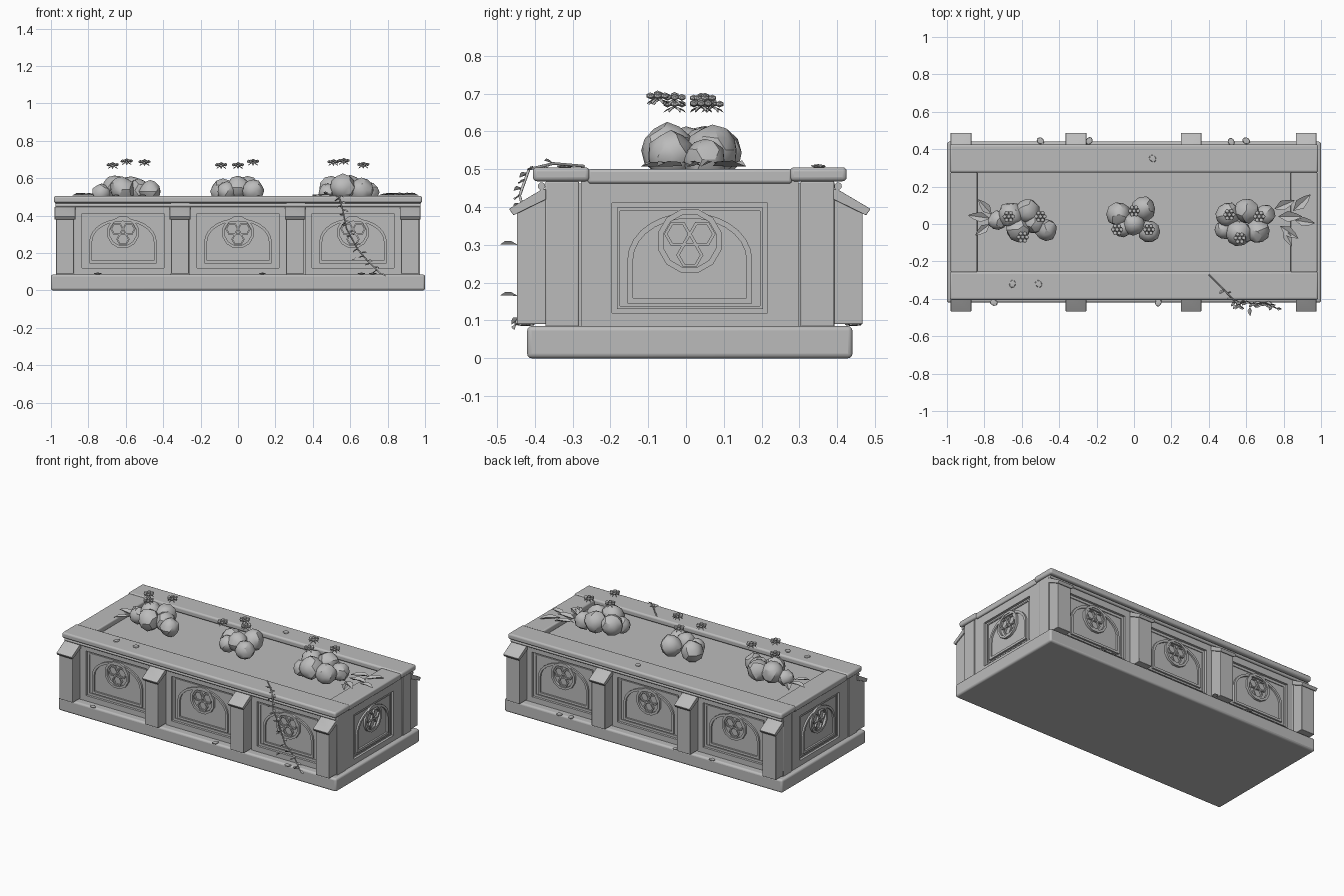
import bpy, bmesh, math, random
from mathutils import Vector, Matrix

if "Cube" in bpy.data.objects:
    bpy.data.objects.remove(bpy.data.objects["Cube"])

random.seed(4)
CY = 0.01  # centre line of the box in y
stone = bpy.data.materials.new("stone grey")
stone.diffuse_color = (0.5, 0.5, 0.5, 1)
stone.use_nodes = True
stone.node_tree.nodes["Principled BSDF"].inputs["Base Color"].default_value = stone.diffuse_color


def finish(name, bm, bevel=0, angle=35):
    bmesh.ops.recalc_face_normals(bm, faces=bm.faces)
    me = bpy.data.meshes.new(name)
    bm.to_mesh(me)
    bm.free()
    me.materials.append(stone)
    ob = bpy.data.objects.new(name, me)
    bpy.context.collection.objects.link(ob)
    if bevel:
        m = ob.modifiers.new("bevel", 'BEVEL')
        m.width, m.segments, m.limit_method = bevel, 3, 'ANGLE'
    bpy.ops.object.select_all(action='DESELECT')
    ob.select_set(True)
    bpy.context.view_layer.objects.active = ob
    bpy.ops.object.shade_smooth_by_angle(angle=math.radians(angle))
    return ob


def add_box(bm, x0, x1, y0, y1, z0, z1):
    m = Matrix.Translation(((x0 + x1) / 2, (y0 + y1) / 2, (z0 + z1) / 2))
    bmesh.ops.create_cube(bm, size=1, matrix=m @ Matrix.Diagonal((x1 - x0, y1 - y0, z1 - z0, 1)))


def box(name, x0, x1, y0, y1, z0, z1, bevel=0):
    bm = bmesh.new()
    add_box(bm, x0, x1, y0, y1, z0, z1)
    return finish(name, bm, bevel)


def add_prism(bm, pts, x0, x1, sy):
    """Extrude a (depth, height) profile along x on the front or back side."""
    a, b = [[bm.verts.new((x, CY + sy * d, z)) for d, z in pts] for x in (x0, x1)]
    bm.faces.new(a)
    bm.faces.new(b)
    for i in range(len(pts)):
        j = (i + 1) % len(pts)
        bm.faces.new((a[i], a[j], b[j], b[i]))


def add_ring(bm, M, outer, inner, depth):
    """Raised flat moulding between two outlines with equal point counts."""
    loops = [[bm.verts.new(M @ Vector((u, -w, v))) for u, v in pts]
             for pts, w in ((outer, -0.002), (outer, depth), (inner, depth), (inner, -0.002))]
    n = len(outer)
    for k in range(4):
        a, b = loops[k], loops[(k + 1) % 4]
        for i in range(n):
            j = (i + 1) % n
            bm.faces.new((a[i], a[j], b[j], b[i]))


def rect(hw, z0, z1):
    return [(-hw, z0), (hw, z0), (hw, z1), (-hw, z1)]


def arch(hw, z0, spring, top):
    arc = [(hw * math.cos(t * math.pi / 14), spring + (top - spring) * math.sin(t * math.pi / 14))
           for t in range(15)]
    return [(-hw, z0), (hw, z0)] + arc


def ngon(n, cx, cz, r, turn=0.0):
    return [(cx + r * math.cos(turn + i * math.tau / n), cz + r * math.sin(turn + i * math.tau / n))
            for i in range(n)]


def panel(name, loc, turn, bay, hw):
    """Recessed panel: border, double arch and a round rosette of three hexagons."""
    M = Matrix.Translation(loc) @ Matrix.Rotation(turn, 4, 'Z')
    bm = bmesh.new()
    add_ring(bm, M, rect(bay, 0.08, 0.47), rect(hw, 0.12, 0.41), 0.015)
    add_ring(bm, M, rect(hw - 0.012, 0.13, 0.398), rect(hw - 0.02, 0.138, 0.39), 0.005)
    add_ring(bm, M, arch(hw - 0.04, 0.145, 0.26, 0.385), arch(hw - 0.055, 0.16, 0.26, 0.37), 0.011)
    add_ring(bm, M, ngon(12, 0, 0.31, 0.087, 0.26), ngon(12, 0, 0.31, 0.072, 0.26), 0.015)
    for a in (30, 150, 270):
        cx, cz = 0.037 * math.cos(math.radians(a)), 0.31 + 0.037 * math.sin(math.radians(a))
        add_ring(bm, M, ngon(6, cx, cz, 0.036), ngon(6, cx, cz, 0.027), 0.012)
    finish(name, bm)


# Plinth and hollow-looking body with the soil as its top
box("plinth", -1, 1, CY - 0.43, CY + 0.43, 0, 0.085, 0.012)
box("body_and_soil", -0.955, 0.955, CY - 0.365, CY + 0.365, 0.08, 0.462)

# Decorated panels on all four sides
for sy, side in ((-1, "front"), (1, "back")):
    for i, x in enumerate((-0.615, 0, 0.615)):
        panel(f"{side}_panel_{i}", (x, CY + sy * 0.365, 0), 0 if sy < 0 else math.pi, 0.258, 0.22)
for sx, side in ((-1, "left"), (1, "right")):
    panel(f"{side}_panel", (sx * 0.955, CY, 0), sx * math.pi / 2, 0.288, 0.205)

# Corner posts
bm = bmesh.new()
for sx in (-1, 1):
    for sy in (-1, 1):
        xs, ys = sorted((sx * 0.87, sx * 0.974)), sorted((CY + sy * 0.293, CY + sy * 0.382))
        add_box(bm, *xs, *ys, 0.082, 0.468)
finish("corner_posts", bm, 0.004)

# Buttresses with sloping caps
shafts, caps = bmesh.new(), bmesh.new()
for sy in (-1, 1):
    for x in (-0.925, -0.31, 0.305, 0.92):
        add_prism(shafts, [(0.36, 0.09), (0.457, 0.09), (0.457, 0.39), (0.385, 0.435), (0.36, 0.435)],
                  x - 0.048, x + 0.048, sy)
        add_prism(caps, [(0.478, 0.395), (0.466, 0.378), (0.38, 0.42), (0.38, 0.447), (0.39, 0.447)],
                  x - 0.055, x + 0.055, sy)
finish("buttress_shafts", shafts, 0.003)
finish("buttress_caps", caps, 0.002)

# Rim boards and the round rods under them
for sy, side in ((-1, "front"), (1, "back")):
    ys = sorted((CY + sy * 0.265, CY + sy * 0.415))
    box(f"{side}_rim", -0.985, 0.985, *ys, 0.468, 0.505, 0.011)
    bm = bmesh.new()
    M = Matrix.Translation((0, CY + sy * 0.392, 0.455)) @ Matrix.Rotation(math.pi / 2, 4, 'Y')
    bmesh.ops.create_cone(bm, cap_ends=True, segments=12, radius1=0.01, radius2=0.01, depth=1.95, matrix=M)
    finish(f"{side}_rod", bm)
for sx, side in ((-1, "left"), (1, "right")):
    xs = sorted((sx * 0.838, sx * 0.98))
    box(f"{side}_rim", *xs, CY - 0.27, CY + 0.27, 0.462, 0.5, 0.008)

# Rounded bushes: x, y, z, radius
clusters = {
    "left": [(-0.66, 0.05, 0.55, 0.066), (-0.57, 0.07, 0.545, 0.066), (-0.47, -0.03, 0.53, 0.058),
             (-0.73, 0.02, 0.52, 0.05), (-0.62, -0.03, 0.54, 0.065), (-0.53, 0.01, 0.535, 0.06)],
    "middle": [(-0.08, 0.05, 0.53, 0.065), (0.05, 0.08, 0.545, 0.065), (0.08, -0.04, 0.535, 0.058),
               (-0.06, -0.02, 0.53, 0.05), (0.0, 0.0, 0.55, 0.06)],
    "right": [(0.5, 0.05, 0.545, 0.065), (0.6, 0.07, 0.55, 0.066), (0.56, -0.05, 0.55, 0.07),
              (0.66, -0.04, 0.535, 0.064), (0.7, 0.05, 0.525, 0.055), (0.48, -0.03, 0.52, 0.05)],
}
for side, balls in clusters.items():
    bm = bmesh.new()
    for x, y, z, r in balls:
        M = Matrix.Translation((x, y, z)) @ Matrix.Rotation(random.uniform(0, 3), 4, 'Z')
        made = bmesh.ops.create_icosphere(bm, subdivisions=2, radius=r, matrix=M)
        for v in made["verts"]:
            v.co += (v.co - Vector((x, y, z))) * random.uniform(-0.05, 0.08)
    finish(f"{side}_bush", bm, angle=28)


def add_leaf(bm, pos, length, width, yaw, pitch=0.0, roll=0.0):
    """Pointed leaf folded along its midrib."""
    M = (Matrix.Translation(pos) @ Matrix.Rotation(yaw, 4, 'Z') @ Matrix.Rotation(-pitch, 4, 'Y')
         @ Matrix.Rotation(roll, 4, 'X'))
    L, W, h = length, width / 2, width * 0.15
    a, b, c, l, r, m = [bm.verts.new(M @ Vector(p)) for p in
                        ((0, 0, 0), (L, 0, -h), (L * .75, W * .6, h), (L * .4, W, h),
                         (L * .4, -W, h), (L * .75, -W * .6, h))]
    bm.faces.new((a, b, c, l))
    bm.faces.new((a, r, m, b))


# Small blossoms hovering over the bushes: beads around a centre, sepals below
blossoms = bmesh.new()
for x, y, z in ((-0.67, 0.04, 0.672), (-0.595, -0.07, 0.692), (-0.5, 0.04, 0.688),
                (-0.09, -0.03, 0.672), (0.0, 0.07, 0.672), (0.08, -0.03, 0.69),
                (0.51, 0.05, 0.688), (0.565, -0.075, 0.694), (0.67, 0.04, 0.674)):
    for k in range(7):
        a, d = k * math.tau / 6, 0 if k == 6 else 0.022
        M = Matrix.Translation((x + d * math.cos(a), y + d * math.sin(a), z + (0.005 if k == 6 else 0)))
        bmesh.ops.create_icosphere(blossoms, subdivisions=1, radius=0.012,
                                   matrix=M @ Matrix.Diagonal((1, 1, 0.75, 1)))
        if k < 6:
            add_leaf(blossoms, (x, y, z - 0.006), 0.034, 0.014, a + 0.5, -0.45)
finish("blossoms", blossoms)

# Broad leaves at both ends of the planting
bm = bmesh.new()
for x, y, yaw, size in ((0.77, 0.04, 0.0, 0.13), (0.85, 0.07, 0.75, 0.13), (0.78, -0.01, -0.6, 0.12),
                        (0.86, 0.02, -0.15, 0.11), (0.8, -0.03, -1.1, 0.1), (0.75, 0.08, 0.4, 0.12),
                        (-0.77, 0.03, 3.0, 0.12), (-0.76, 0.05, 2.3, 0.11), (-0.77, 0.0, 3.8, 0.1)):
    add_leaf(bm, (x, y, 0.508), size, size * 0.45, yaw, 0.06)
finish("broad_leaves", bm)

# Trailing vine over the front rim
path = [(0.4, -0.27, 0.508), (0.48, -0.35, 0.515), (0.54, -0.415, 0.5), (0.56, -0.44, 0.43),
        (0.58, -0.41, 0.33), (0.64, -0.43, 0.22), (0.7, -0.42, 0.15), (0.76, -0.45, 0.09)]
cu = bpy.data.curves.new("vine_stem", 'CURVE')
cu.dimensions, cu.bevel_depth, cu.bevel_resolution = '3D', 0.004, 1
sp = cu.splines.new('POLY')
sp.points.add(len(path) - 1)
for p, co in zip(sp.points, path):
    p.co = (*co, 1)
cu.materials.append(stone)
bpy.context.collection.objects.link(bpy.data.objects.new("vine_stem", cu))
bm = bmesh.new()
for i in range(22):
    t = 1 + i * 5.99 / 21
    k = int(t)
    pos = Vector(path[k]).lerp(Vector(path[k + 1]), t - k)
    yaw = (0.3 if i % 2 else 2.6) + random.uniform(-0.3, 0.3)
    add_leaf(bm, pos, 0.035, 0.02, -yaw, random.uniform(-0.5, 0.3), 0.5)
for z in (0.3, 0.165):
    add_leaf(bm, (0.62, -0.445, z), 0.046, 0.025, -math.pi / 2, 0.1, 0.4)
finish("vine_leaves", bm)

# Fallen petals on the rim and the plinth ledge
bm = bmesh.new()
for x, y, z in ((-0.65, -0.32, 0.508), (-0.51, -0.32, 0.508), (0.1, 0.35, 0.508), (-0.5, 0.445, 0.09),
                (-0.24, 0.445, 0.09), (0.52, 0.44, 0.09), (0.6, 0.445, 0.09), (0.13, -0.42, 0.09),
                (-0.75, -0.42, 0.09), (0.66, -0.43, 0.09), (0.72, -0.43, 0.09)):
    M = Matrix.Translation((x, y, z)) @ Matrix.Rotation(random.uniform(0, 3), 4, 'Z')
    bmesh.ops.create_icosphere(bm, subdivisions=1, radius=0.024, matrix=M @ Matrix.Diagonal((1, 0.8, 0.22, 1)))
finish("fallen_petals", bm)
